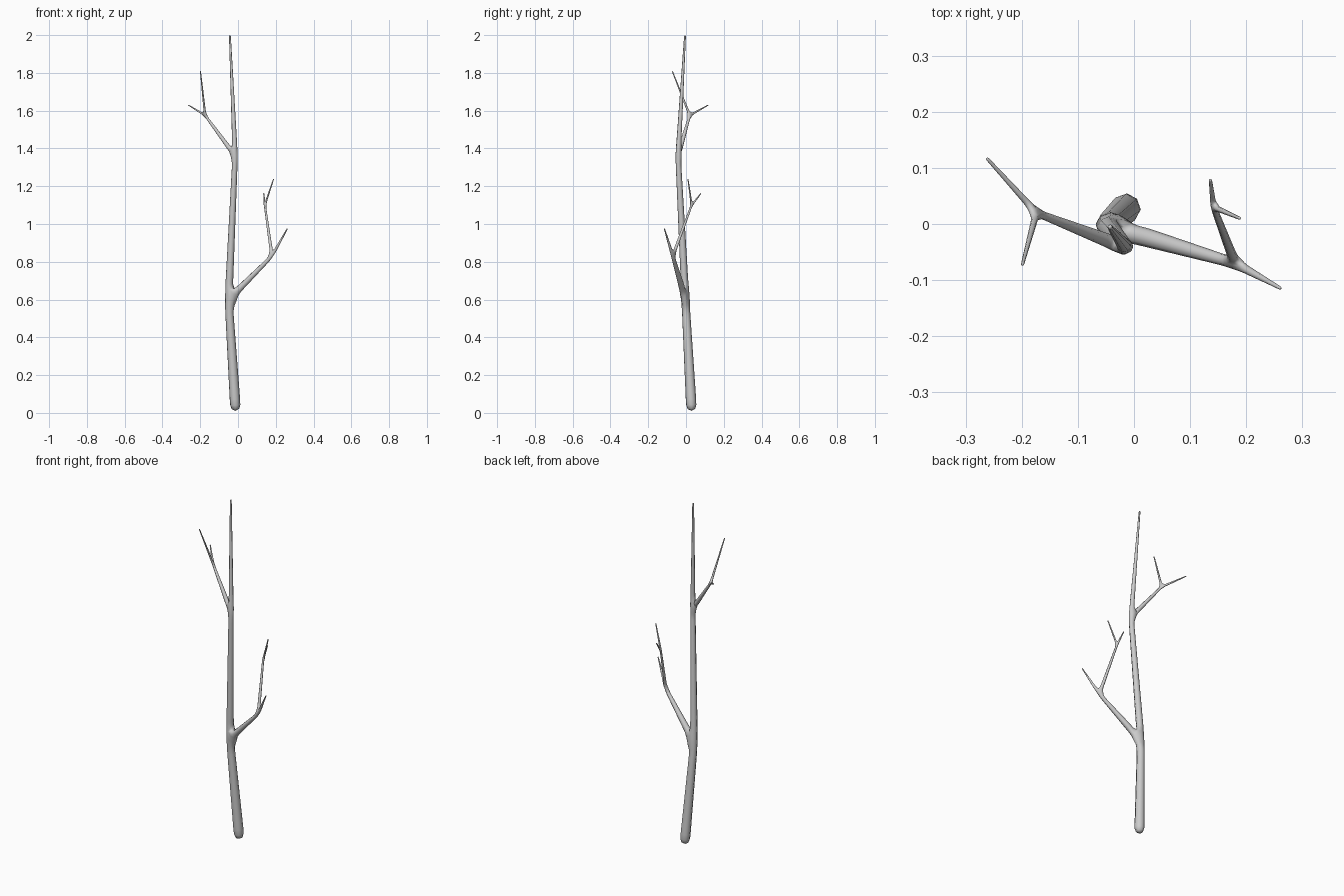
import bpy

if "Cube" in bpy.data.objects:
    bpy.data.objects.remove(bpy.data.objects["Cube"])

# Branch skeleton: position and thickness of each joint
joints = [
    ((-0.012, 0.03, 0.005), 0.030),    # 0 base
    ((-0.050, -0.003, 0.60), 0.022),   # 1 lower fork
    ((-0.015, -0.042, 1.36), 0.015),   # 2 upper fork
    ((-0.043, -0.005, 2.00), 0.005),   # 3 trunk tip
    ((0.180, -0.070, 0.83), 0.010),    # 4 right bough fork
    ((0.262, -0.115, 0.977), 0.003),   # 5
    ((0.142, 0.030, 1.10), 0.006),     # 6 right twig fork
    ((0.136, 0.080, 1.163), 0.003),    # 7
    ((0.189, 0.010, 1.24), 0.003),     # 8
    ((-0.174, 0.020, 1.575), 0.007),   # 9 left bough fork
    ((-0.263, 0.118, 1.63), 0.003),    # 10
    ((-0.199, -0.073, 1.81), 0.003),   # 11
]
links = [(0, 1), (1, 2), (2, 3), (1, 4), (4, 5), (4, 6),
         (6, 7), (6, 8), (2, 9), (9, 10), (9, 11)]

mesh = bpy.data.meshes.new("branch")
mesh.from_pydata([p for p, _ in joints], links, [])
branch = bpy.data.objects.new("branch", mesh)
bpy.context.collection.objects.link(branch)
bpy.context.view_layer.objects.active = branch
branch.select_set(True)

# Skin the skeleton and round it off
skin = branch.modifiers.new("skin", 'SKIN')
skin.use_smooth_shade = True
for data, (_, r) in zip(mesh.skin_vertices[0].data, joints):
    data.radius = (r, r)
mesh.skin_vertices[0].data[0].use_root = True
round_off = branch.modifiers.new("round", 'SUBSURF')
round_off.levels = round_off.render_levels = 1
